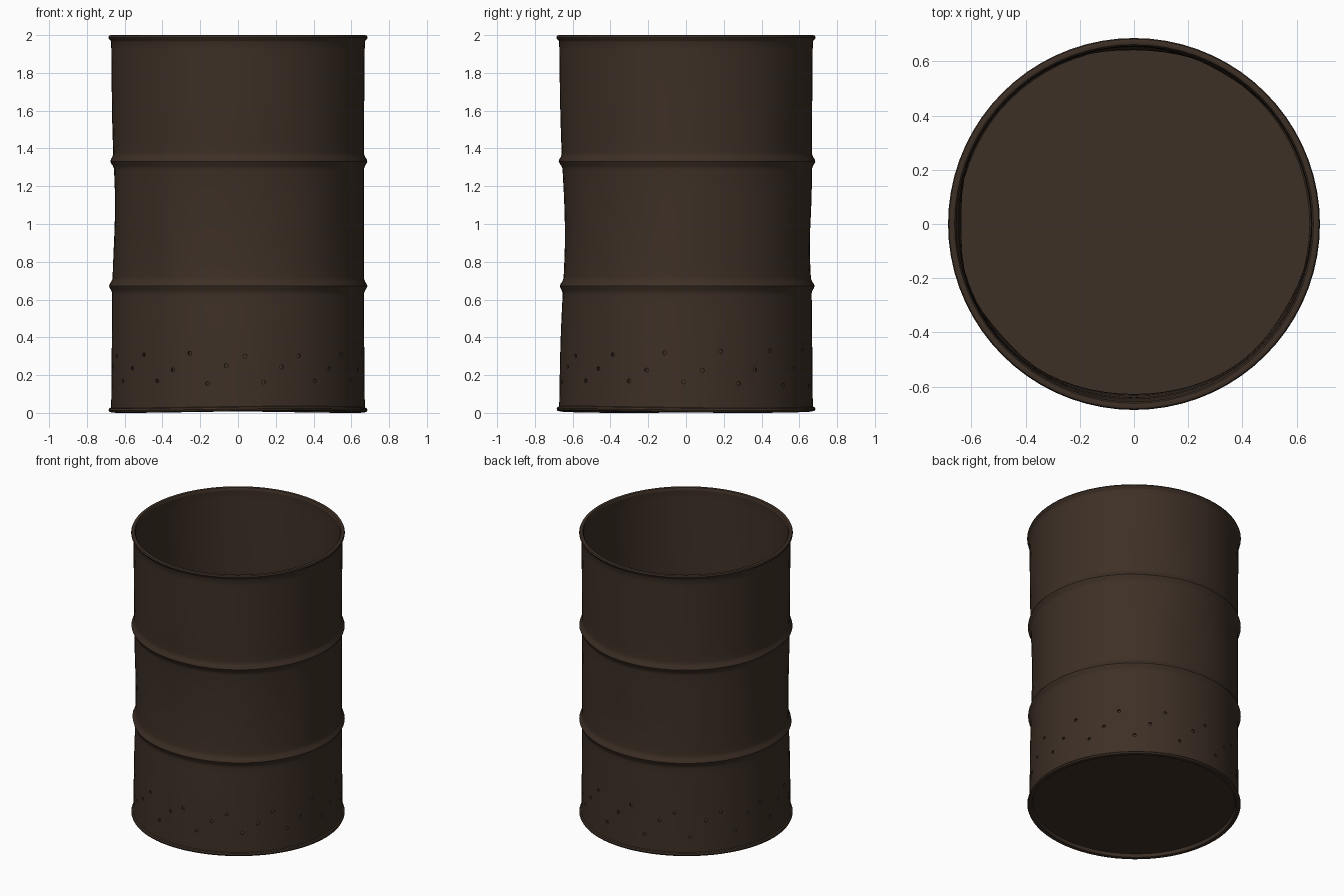
import bpy, bmesh
from math import sin, cos, pi, radians, exp
from mathutils import Matrix, Vector

cube = bpy.data.objects.get("Cube")
if cube:
    bpy.data.objects.remove(cube, do_unlink=True)

SIDES = 72
WALL = 0.014
RADIUS = 0.667

# One rusty brown for the whole drum
rust = bpy.data.materials.new("rusty brown")
rust.use_nodes = True
colour = (0.047, 0.029, 0.019, 1)
rust.diffuse_color = colour
shader = rust.node_tree.nodes["Principled BSDF"]
shader.inputs["Base Color"].default_value = colour
shader.inputs["Roughness"].default_value = 0.9

# Dents: angle from the front, height, angular width, height spread, depth
DENTS = [
    (0, 0.95, 38, 0.42, 0.026),
    (-90, 1.1, 14, 0.3, 0.016),
    (-50, 0.8, 12, 0.25, 0.012),
    (60, 1.0, 16, 0.3, 0.012),
    (178, 0.88, 18, 0.2, 0.012),
    (150, 1.4, 14, 0.2, 0.008),
]


def dent(angle, z):
    total = 0
    for a, h, width, spread, depth in DENTS:
        off = (angle - a + 180) % 360 - 180
        total += depth * exp(-(off / width) ** 2 - ((z - h) / spread) ** 2)
    return total


def wall_radius(z):
    # Plain wall with two rolled hoops and a slight flare at the ends
    hoops = sum(0.018 * exp(-((z - h) / 0.022) ** 2) for h in (0.672, 1.332))
    return RADIUS + hoops + 0.005 * abs(z - 1) ** 3


def spin(name, profile):
    # Turn a radius/height profile into a closed, slightly battered shell
    bm = bmesh.new()
    rings = []
    for r, z in profile:
        ring = []
        for i in range(SIDES):
            deg = 360 * i / SIDES
            a = radians(deg)
            rr = r - dent(deg, z)
            wave = 0.005 * (1 + sin(2 * a + 0.6)) if z < 0.1 else 0
            ring.append(bm.verts.new((rr * sin(a), -rr * cos(a), z + wave)))
        rings.append(ring)
    for low, high in zip(rings, rings[1:]):
        for i in range(SIDES):
            j = (i + 1) % SIDES
            bm.faces.new((low[i], low[j], high[j], high[i]))
    for ring in (rings[0], rings[-1]):
        centre = bm.verts.new((0, 0, sum(v.co.z for v in ring) / SIDES))
        for i in range(SIDES):
            bm.faces.new((ring[i], ring[(i + 1) % SIDES], centre))
    bmesh.ops.recalc_face_normals(bm, faces=bm.faces)
    return finish(name, bm)


def finish(name, bm):
    mesh = bpy.data.meshes.new(name)
    bm.to_mesh(mesh)
    bm.free()
    mesh.materials.append(rust)
    obj = bpy.data.objects.new(name, mesh)
    bpy.context.collection.objects.link(obj)
    return obj


# Wall heights, closer together at the hoops
heights = [0.05, 0.12, 0.22, 0.32, 0.42, 0.52, 0.58]
for hoop in (0.672, 1.332):
    heights += [hoop + 0.012 * k for k in range(-4, 5)]
    heights += [hoop + 0.1 * k for k in range(1, 6)]
heights = sorted(set(heights + [1.92, 1.965]))

outside = [(wall_radius(z), z) for z in heights]
inside = [(r - WALL, z) for r, z in reversed(outside)]
foot = [(0.648, 0.025), (0.656, 0.004), (0.668, 0.0), (0.681, 0.004),
        (0.685, 0.013), (0.681, 0.022), (0.672, 0.026)]
rim = [(0.676, 1.974), (0.683, 1.979), (0.686, 1.988), (0.682, 1.997),
       (0.674, 2.0), (0.662, 1.997), (0.656, 1.988), (0.656, 1.976)]
drum = spin("drum", foot + outside + rim + inside + [(0.648, 0.04)])

# Ring of small air holes near the bottom, stepping up in threes
HOLES = 42
bm = bmesh.new()
for i in range(HOLES):
    a = radians(-14) + 2 * pi * i / HOLES
    out = Vector((sin(a), -cos(a), 0))
    z = (0.155, 0.24, 0.315)[i % 3] + 0.015 * sin(i * 2.3)
    place = Matrix.Translation(out * 0.66 + Vector((0, 0, z)))
    turn = out.to_track_quat('Z', 'Y').to_matrix().to_4x4()
    bmesh.ops.create_cone(bm, cap_ends=True, segments=8, radius1=0.011,
                          radius2=0.011, depth=0.12, matrix=place @ turn)
cutter = finish("hole_cutter", bm)
cutter.hide_render = True

cut = drum.modifiers.new("air holes", 'BOOLEAN')
cut.operation = 'DIFFERENCE'
cut.solver = 'EXACT'
cut.object = cutter
bpy.ops.object.select_all(action='DESELECT')
drum.select_set(True)
bpy.context.view_layer.objects.active = drum
bpy.ops.object.modifier_apply(modifier=cut.name)
bpy.data.objects.remove(cutter, do_unlink=True)
bpy.ops.object.shade_smooth_by_angle(angle=radians(40))
